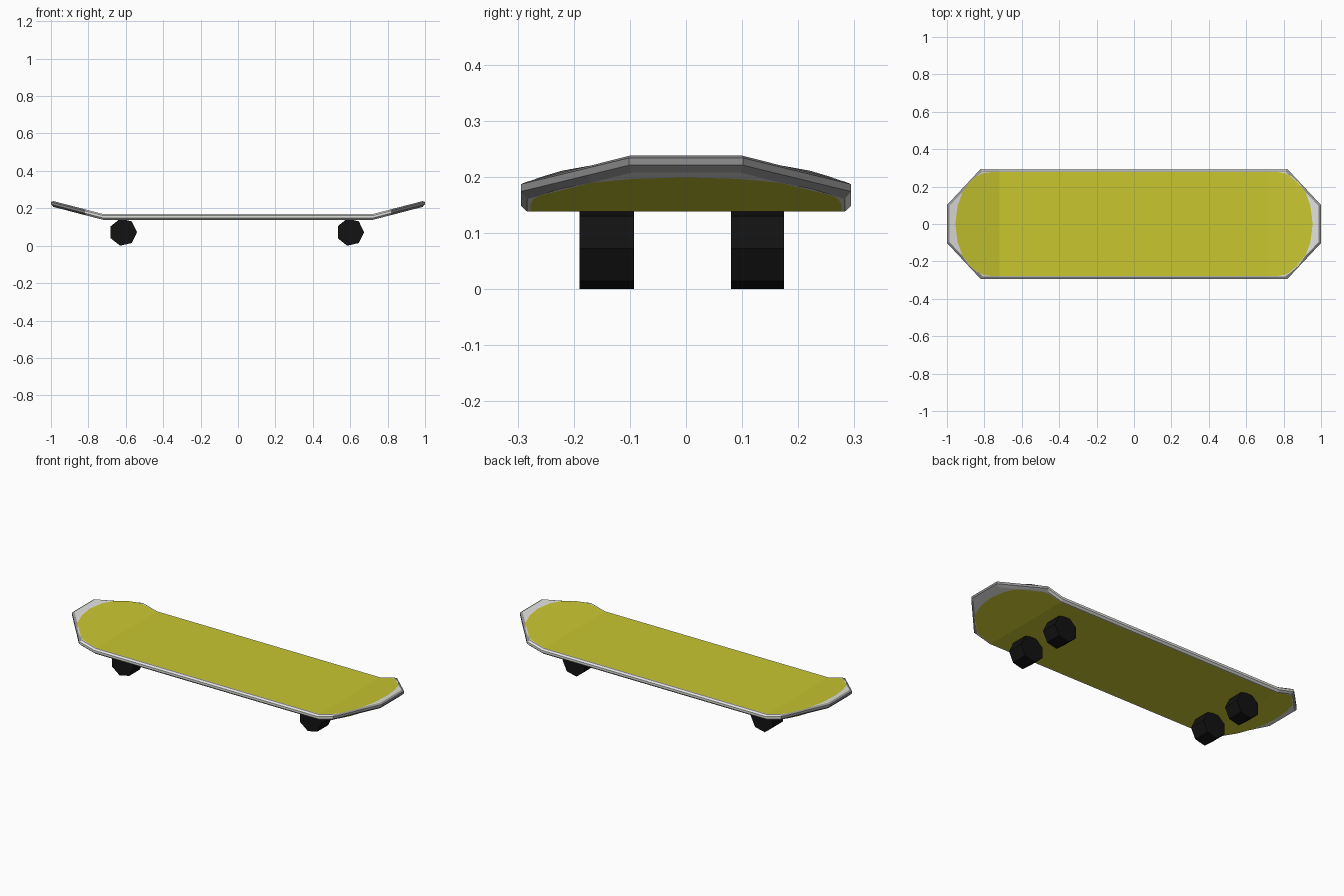
import bpy, bmesh, math
from mathutils import Matrix

if "Cube" in bpy.data.objects:
    bpy.data.objects.remove(bpy.data.objects["Cube"])


def material(name, rgb):
    m = bpy.data.materials.new(name)
    m.diffuse_color = (*rgb, 1)
    m.use_nodes = True
    m.node_tree.nodes["Principled BSDF"].inputs["Base Color"].default_value = m.diffuse_color
    return m


YELLOW = material("yellow_grip", (0.58, 0.57, 0.03))
WHITE = material("white_rim", (0.75, 0.75, 0.73))
GREY = material("grey_tips", (0.28, 0.28, 0.28))
BLACK = material("black_rubber", (0.006, 0.006, 0.006))

# Deck: stacked outlines, sharing stations across the width
CORNER = 0.345
HALF = [1, 0.98, 0.92, 0.8, 0.6, CORNER, 0]
STATIONS = HALF + [-t for t in reversed(HALF[:-1])]


def octagon_end(t, inset):
    s = max(0, (abs(t) - CORNER) / (1 - CORNER))
    return 1.0 - 0.18 * s - inset


def round_end(t):
    return 0.77 + 0.185 * math.sqrt(1 - t * t)


def outline(bm, z, width, end):
    right = [(end(t), t * width) for t in STATIONS]
    left = [(-end(t), t * width) for t in reversed(STATIONS)]
    return [bm.verts.new((x, y, z)) for x, y in right + left]


def build_deck():
    bm = bmesh.new()
    inner = lambda t: octagon_end(t, 0.013)
    outer = lambda t: octagon_end(t, 0)
    loops = [outline(bm, *a) for a in (
        (0.138, 0.277, round_end), (0.138, 0.283, inner),
        (0.148, 0.294, outer), (0.161, 0.294, outer),
        (0.169, 0.283, inner), (0.169, 0.277, round_end))]
    # Yellow panels above and below
    bm.faces.new(loops[0])
    bm.faces.new(loops[-1])
    # White rim, grey around the outer edge of both tips
    n = len(loops[0])
    for band, (a, b) in enumerate(zip(loops, loops[1:])):
        for i in range(n):
            j = (i + 1) % n
            f = bm.faces.new((a[i], a[j], b[j], b[i]))
            tip = abs(f.calc_center_median().x) > 0.7
            f.material_index = 2 if tip and 1 <= band <= 3 else 1
    # Fold lines, then the kicked-up nose and tail
    for x in (-0.72, 0.72):
        bmesh.ops.bisect_plane(bm, geom=bm.verts[:] + bm.edges[:] + bm.faces[:],
                               plane_co=(x, 0, 0), plane_no=(1, 0, 0))
    for v in bm.verts:
        v.co.z += 0.26 * max(0, abs(v.co.x) - 0.72)
    bmesh.ops.recalc_face_normals(bm, faces=bm.faces[:])
    finish(bm, "deck", (YELLOW, WHITE, GREY))


def finish(bm, name, mats):
    me = bpy.data.meshes.new(name)
    bm.to_mesh(me)
    bm.free()
    for m in mats:
        me.materials.append(m)
    ob = bpy.data.objects.new(name, me)
    bpy.context.collection.objects.link(ob)
    return ob


# Seven-sided wheels, one flat side facing -x
def build_wheel(name, x, y0, y1):
    bm = bmesh.new()
    r = 0.074
    bmesh.ops.create_cone(bm, cap_ends=True, segments=7, radius1=r, radius2=r, depth=y1 - y0)
    v = max(bm.verts, key=lambda p: p.co.y)
    # turn a corner to +x, then lay the axle along y
    turn = Matrix.Rotation(-math.atan2(v.co.y, v.co.x), 4, 'Z')
    place = Matrix.Translation((x, (y0 + y1) / 2, r * math.cos(math.pi / 14)))
    bm.transform(place @ Matrix.Rotation(math.pi / 2, 4, 'X') @ turn)
    finish(bm, name, (BLACK,))


build_deck()
for end, x in (("rear", -0.614), ("front", 0.60)):
    build_wheel(end + "_wheel_right", x, -0.19, -0.093)
    build_wheel(end + "_wheel_left", x, 0.08, 0.175)
